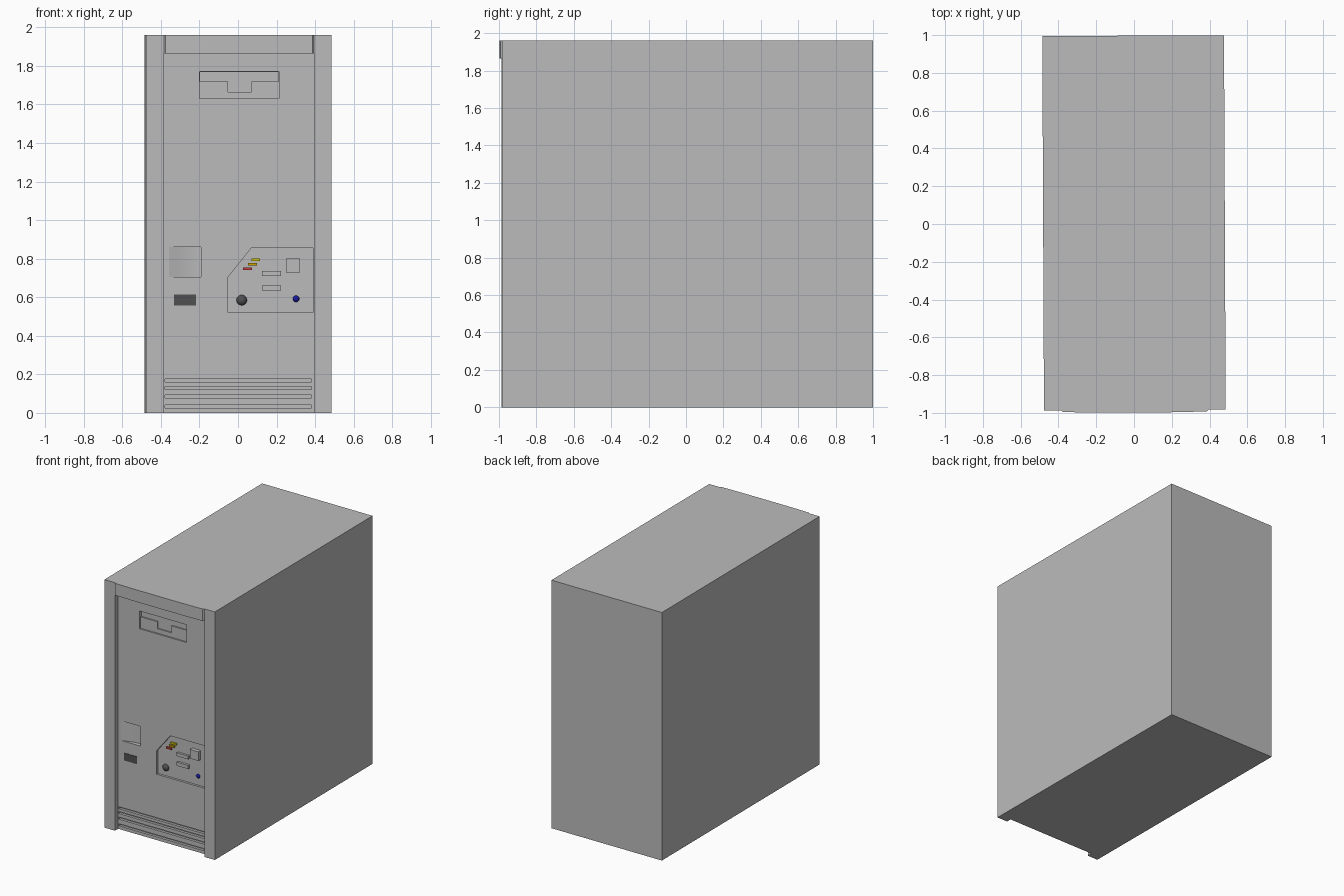
import bpy, bmesh, math
from mathutils import Matrix

if "Cube" in bpy.data.objects:
    bpy.data.objects.remove(bpy.data.objects["Cube"])

PANEL = -0.945   # recessed front panel
H = 1.96         # case height


def prism(name, outline, lo, hi, axis='Z'):
    """Extrude an xy outline along z, or an xz outline along y."""
    bm = bmesh.new()
    place = (lambda a, b: (a, b, lo)) if axis == 'Z' else (lambda a, b: (a, lo, b))
    face = bm.faces.new([bm.verts.new(place(a, b)) for a, b in outline])
    ext = bmesh.ops.extrude_face_region(bm, geom=[face])
    step = (0, 0, hi - lo) if axis == 'Z' else (0, hi - lo, 0)
    bmesh.ops.translate(bm, vec=step, verts=[g for g in ext['geom'] if isinstance(g, bmesh.types.BMVert)])
    bmesh.ops.recalc_face_normals(bm, faces=bm.faces)
    return finish(name, bm)


def finish(name, bm):
    mesh = bpy.data.meshes.new(name)
    bm.to_mesh(mesh)
    bm.free()
    ob = bpy.data.objects.new(name, mesh)
    bpy.context.collection.objects.link(ob)
    return ob


def box(name, x0, x1, z0, z1, y0, y1):
    return prism(name, [(x0, z0), (x1, z0), (x1, z1), (x0, z1)], y0, y1, 'Y')


def paint(ob, name, rgb):
    mat = bpy.data.materials.get(name) or bpy.data.materials.new(name)
    mat.diffuse_color = (*rgb, 1)
    mat.use_nodes = True
    mat.node_tree.nodes["Principled BSDF"].inputs["Base Color"].default_value = mat.diffuse_color
    ob.data.materials.append(mat)


def smooth(ob, degrees=30):
    bpy.ops.object.select_all(action='DESELECT')
    ob.select_set(True)
    bpy.context.view_layer.objects.active = ob
    bpy.ops.object.shade_smooth_by_angle(angle=math.radians(degrees))


def combine(target, tool, operation='DIFFERENCE'):
    tool.hide_render = True
    mod = target.modifiers.new("combine", 'BOOLEAN')
    mod.operation = operation
    mod.solver = 'EXACT'
    mod.object = tool
    bpy.context.view_layer.objects.active = target
    bpy.ops.object.modifier_apply(modifier=mod.name)
    bpy.data.objects.remove(tool)


# Case with a pillar on each side of the recessed front
W, IN, F, B = 0.481, 0.389, -0.985, 0.997
case = prism("case", [(-W, B), (-W, F), (-IN, F), (-IN, PANEL),
                      (IN, PANEL), (IN, F), (W, F), (W, B)], 0, H)

# Top bar, slightly proud of the pillars with bevelled ends
bar = [(-IN, PANEL + 0.01), (-IN, F), (-0.381, -0.994), (-0.2, -0.9975),
       (0.2, -0.9975), (0.381, -0.994), (IN, F), (IN, PANEL + 0.01)]
combine(case, prism("top_bar", bar, 1.865, H), 'UNION')

# Floppy drive: shallow recess, deeper slot, finger notch
OUT = PANEL - 0.015
combine(case, box("drive_cutter", -0.203, 0.208, 1.63, 1.77, OUT, PANEL + 0.012))
combine(case, box("slot_cutter", -0.202, 0.207, 1.72, 1.769, OUT, PANEL + 0.022))
combine(case, box("notch_cutter", -0.055, 0.067, 1.665, 1.725, OUT, PANEL + 0.022))

# Finger scoop, sloping in from the left
curve = [(-0.365 + 0.17 * t / 10, PANEL - 0.0005 + 0.035 * math.sin(math.pi / 2 * t / 10))
         for t in range(11)]
combine(case, prism("scoop_cutter", curve + [(-0.195, OUT), (-0.365, OUT)], 0.705, 0.86))

# Control panel recess
DEEP = PANEL + 0.018
combine(case, prism("controls_cutter", [(-0.055, 0.52), (0.386, 0.52), (0.386, 0.855),
                                        (0.065, 0.855), (-0.055, 0.705)], OUT, DEEP, 'Y'))

# Vent grooves
for z in (0.025, 0.078, 0.122, 0.160):
    combine(case, box("vent_cutter", -0.384, 0.378, z, z + 0.016, OUT, PANEL + 0.02))

# Smooth only the scoop; keep every flat front face flat
smooth(case, 8)
for poly in case.data.polygons:
    if max(abs(c) for c in poly.normal) > 0.9999:
        poly.use_smooth = False

# Dark badge plate
paint(box("dark_plate", -0.337, -0.223, 0.556, 0.614, PANEL - 0.004, PANEL + 0.01),
      "dark grey", (0.08, 0.08, 0.08))

# Buttons
box("button_upper", 0.120, 0.220, 0.71, 0.736, DEEP - 0.018, DEEP + 0.01)
box("button_lower", 0.120, 0.220, 0.634, 0.662, DEEP - 0.018, DEEP + 0.01)
box("power_button", 0.245, 0.318, 0.728, 0.80, DEEP - 0.03, DEEP + 0.01)

# Indicator lights
for name, x, z, rgb in (("yellow", 0.088, 0.795, (0.7, 0.6, 0)),
                        ("orange", 0.071, 0.771, (0.6, 0.35, 0)),
                        ("red", 0.046, 0.748, (0.6, 0.05, 0.05))):
    lamp = box(name + "_light", x - 0.023, x + 0.023, z - 0.007, z + 0.007, DEEP - 0.012, DEEP + 0.01)
    paint(lamp, name, rgb)

# Key lock and blue reset knob
for name, x, z, r, rgb in (("lock_knob", 0.015, 0.585, 0.027, (0.08, 0.08, 0.08)),
                           ("blue_knob", 0.297, 0.592, 0.017, (0.01, 0.01, 0.35))):
    bm = bmesh.new()
    bmesh.ops.create_uvsphere(bm, u_segments=24, v_segments=12, radius=r,
                              matrix=Matrix.Translation((x, DEEP, z)) @ Matrix.Diagonal((1, 0.8, 1, 1)))
    knob = finish(name, bm)
    paint(knob, name + " colour", rgb)
    smooth(knob)

# Mid-grey casing colour; the whole tower stands very slightly turned
for ob in bpy.data.objects:
    if not ob.data.materials:
        paint(ob, "case grey", (0.5, 0.5, 0.5))
    ob.data.transform(Matrix.Rotation(0.0045, 4, 'Z'))
